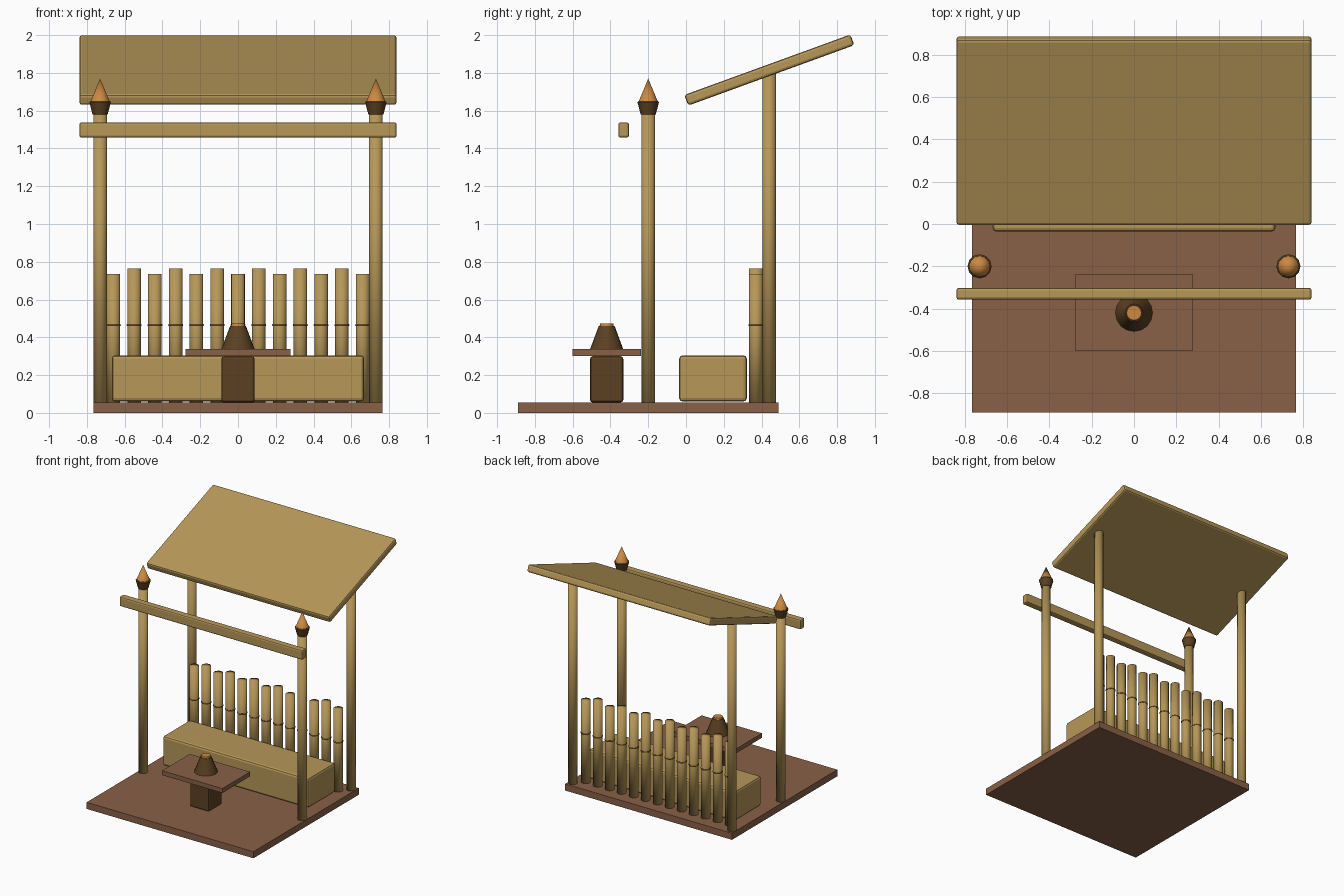
import bpy, math

if "Cube" in bpy.data.objects:
    bpy.data.objects.remove(bpy.data.objects["Cube"])


def material(name, rgb):
    m = bpy.data.materials.new(name)
    m.diffuse_color = (*rgb, 1)
    m.use_nodes = True
    m.node_tree.nodes["Principled BSDF"].inputs["Base Color"].default_value = m.diffuse_color
    return m


BAMBOO = material("bamboo tan", (0.47, 0.31, 0.098))
PLANK = material("plank brown", (0.25, 0.118, 0.063))
DARK = material("dark wood", (0.105, 0.052, 0.016))
FLAME = material("flame orange", (0.60, 0.25, 0.055))


def finish(name, mat, angle=None):
    ob = bpy.context.object
    ob.name = name
    ob.data.materials.append(mat)
    if angle:
        bpy.ops.object.shade_smooth_by_angle(angle=math.radians(angle))
    return ob


def box(name, mat, lo, hi, bevel=0.0, tilt=0.0):
    """Box between two corners, with optional rounded edges and x tilt."""
    size = [b - a for a, b in zip(lo, hi)]
    mid = [(a + b) / 2 for a, b in zip(lo, hi)]
    bpy.ops.mesh.primitive_cube_add(size=1, location=mid)
    ob = finish(name, mat)
    ob.scale = size
    bpy.ops.object.transform_apply(location=False, rotation=False, scale=True)
    ob.rotation_euler.x = tilt
    if bevel:
        mod = ob.modifiers.new("rounded edges", 'BEVEL')
        mod.width, mod.segments = bevel, 2
    return ob


def cone(name, mat, x, y, z0, z1, r0, r1, sides=16, angle=None):
    """Upright cylinder or cone from z0 to z1."""
    bpy.ops.mesh.primitive_cone_add(vertices=sides, radius1=r0, radius2=r1,
                                    depth=z1 - z0, location=(x, y, (z0 + z1) / 2))
    return finish(name, mat, angle)


def pole(name, x, y, z0, z1, r):
    """Bamboo pole shaded softly over its ends."""
    ob = cone(name, BAMBOO, x, y, z0, z1, r, r)
    bpy.ops.object.shade_smooth()
    return ob


FLOOR = 0.055

# Floor, sloped roof and front beam
box("floor", PLANK, (-0.765, -0.89, 0), (0.765, 0.49, FLOOR))
box("roof", BAMBOO, (-0.84, -0.027, 1.785), (0.84, 0.909, 1.845), 0.014, math.radians(20))
box("front_beam", BAMBOO, (-0.84, -0.358, 1.457), (0.84, -0.302, 1.538), 0.012)

# Corner posts, with torches on the front pair
for side, x in (("left", -0.73), ("right", 0.73)):
    pole("back_post_" + side, x, 0.44, FLOOR, 1.80, 0.036)
    pole("front_post_" + side, x, -0.2, FLOOR, 1.58, 0.036)
    cone("torch_cup_" + side, DARK, x, -0.2, 1.58, 1.645, 0.04, 0.057, 12, 40)
    cone("torch_rim_" + side, DARK, x, -0.2, 1.645, 1.652, 0.057, 0.05, 12)
    cone("torch_flame_" + side, FLAME, x, -0.2, 1.65, 1.77, 0.05, 0, 12, 40)

# Back fence of alternating pole heights, each with a binding ring
for i in range(13):
    x = (i - 6) * 0.11
    pole("fence_pole", x, 0.37, FLOOR, 0.765 if i % 2 else 0.735, 0.036)
    bpy.ops.mesh.primitive_torus_add(major_segments=16, minor_segments=6,
                                     major_radius=0.034, minor_radius=0.006,
                                     location=(x, 0.37, 0.465))
    finish("fence_binding", DARK, 60)

# Bench
box("bench", BAMBOO, (-0.668, -0.036, 0.06), (0.668, 0.322, 0.305), 0.018)

# Table with a lamp
box("table_pedestal", DARK, (-0.088, -0.508, FLOOR), (0.088, -0.332, 0.30), 0.014)
box("table_top", PLANK, (-0.277, -0.60, 0.30), (0.277, -0.237, 0.337))
cone("lamp_body", DARK, 0, -0.42, 0.337, 0.46, 0.088, 0.042, 16, 40)
cone("lamp_glow", FLAME, 0, -0.42, 0.46, 0.473, 0.037, 0.035, 16, 40)
